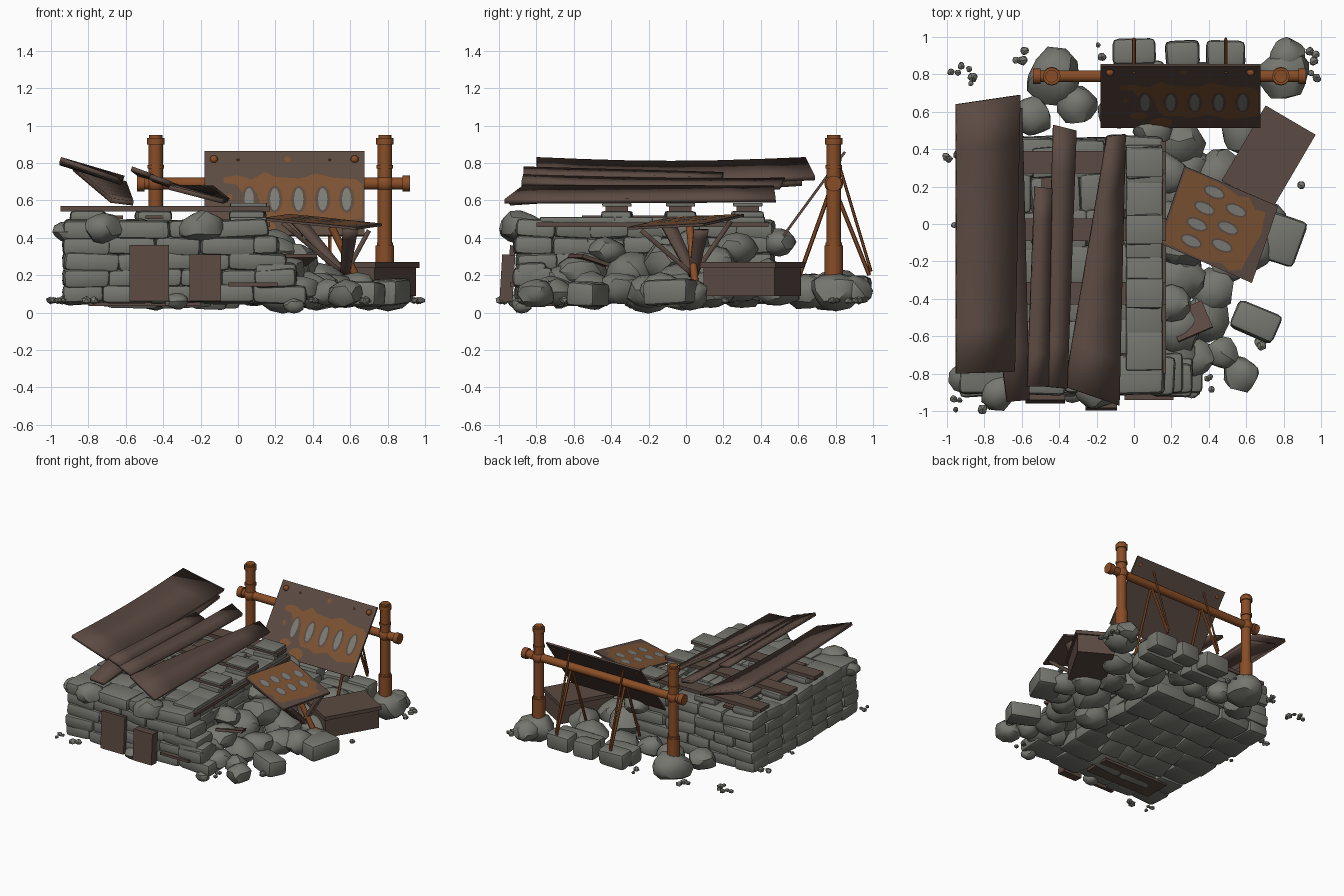
import bpy, bmesh, math, random
from mathutils import Vector, Matrix, Euler

rng = random.Random(7)
if "Cube" in bpy.data.objects:
    bpy.data.objects.remove(bpy.data.objects["Cube"])


def material(name, color):
    m = bpy.data.materials.new(name)
    m.use_nodes = True
    m.diffuse_color = (*color, 1)
    bsdf = m.node_tree.nodes["Principled BSDF"]
    bsdf.inputs["Base Color"].default_value = (*color, 1)
    bsdf.inputs["Roughness"].default_value = 0.8
    return m


STONE = material("grey stone", (0.18, 0.183, 0.16))
WOOD = material("dark brown", (0.105, 0.068, 0.054))
RUST = material("rusty iron", (0.25, 0.075, 0.02))
STAIN = material("rust stain", (0.2, 0.085, 0.032))
PALE = material("bare grey metal", (0.2, 0.2, 0.18))


def finish(bm, name, mat, smooth=0):
    bmesh.ops.recalc_face_normals(bm, faces=bm.faces)
    mesh = bpy.data.meshes.new(name)
    bm.to_mesh(mesh)
    bm.free()
    mesh.materials.append(mat)
    ob = bpy.data.objects.new(name, mesh)
    bpy.context.collection.objects.link(ob)
    if smooth:
        bpy.ops.object.select_all(action='DESELECT')
        ob.select_set(True)
        bpy.context.view_layer.objects.active = ob
        bpy.ops.object.shade_smooth_by_angle(angle=math.radians(smooth))
    return ob


def block(bm, c, size, turn=(0, 0, 0), rough=0.1, round_by=0.03):
    """A worn, rounded building stone."""
    vs = bmesh.ops.create_cube(bm, size=1)["verts"]
    spin = Euler(turn).to_matrix()
    for v in vs:
        v.co = Vector(a * s * (1 - rng.uniform(0, rough)) for a, s in zip(v.co, size))
        v.co = spin @ v.co + Vector(c)
    edges = {e for v in vs for e in v.link_edges}
    bmesh.ops.bevel(bm, geom=list(edges), offset=round_by, segments=2,
                    profile=0.55, affect='EDGES')


def boulder(bm, c, r, flat=0.75, detail=2):
    """A ball chipped by a few random planes."""
    vs = bmesh.ops.create_icosphere(bm, subdivisions=detail, radius=1)["verts"]
    for _ in range(9):
        n = Vector(rng.gauss(0, 1) for _ in range(3)).normalized()
        for v in vs:
            v.co -= n * max(0, v.co.dot(n) - 0.78)
    spin = Matrix.Rotation(rng.uniform(0, 6), 3, 'Z')
    for v in vs:
        p = spin @ v.co * r * 1.08
        v.co = Vector((p.x, p.y, p.z * flat)) + Vector(c)


def plank(name, corners, thick=0.025, sag=0.0, mat=WOOD):
    """A board through four corners: front left, front right, back right, back left."""
    a, b, c, d = map(Vector, corners)
    bm = bmesh.new()
    rows = []
    for i in range(7):
        t = i / 6
        drop = Vector((0, 0, sag * math.sin(math.pi * t)))
        rows.append([bm.verts.new(a.lerp(d, t) - drop), bm.verts.new(b.lerp(c, t) - drop)])
    for p, q in zip(rows, rows[1:]):
        bm.faces.new((p[0], p[1], q[1], q[0]))
    ob = finish(bm, name, mat, 30)
    mod = ob.modifiers.new("thickness", 'SOLIDIFY')
    mod.thickness = thick
    mod.offset = 0


def box(name, c, size, yaw=0.0, tilt=0.0):
    bm = bmesh.new()
    m = Matrix.Translation(c) @ Matrix.Rotation(yaw, 4, 'Z') @ Matrix.Rotation(tilt, 4, 'X')
    bmesh.ops.create_cube(bm, size=1, matrix=m @ Matrix.Diagonal((*size, 1)))
    finish(bm, name, WOOD)


def rod(bm, p, q, r, sides=12):
    p, q = Vector(p), Vector(q)
    turn = (q - p).to_track_quat('Z', 'Y').to_matrix().to_4x4()
    bmesh.ops.create_cone(bm, cap_ends=True, segments=sides, radius1=r, radius2=r,
                          depth=(q - p).length, matrix=Matrix.Translation((p + q) / 2) @ turn)


# Coursed stone platform, solid at the rim, the base and the top; the front course is stepped
bm = bmesh.new()
y0, dy = -0.9, 0.193
for k in range(5):
    for j in range(7):
        x, first = -0.93, True
        x1 = 0.36 - 0.05 * k if j == 0 else 0.15
        while x < x1 - 0.06:
            w = rng.uniform(0.17, 0.3)
            if x1 - x - w < 0.12:
                w = x1 - x
            last = x + w > x1 - 0.05
            inner = not (first or last or j in (0, 6))
            if k in (0, 4) or not inner:
                lean = rng.uniform(.25, .45) if inner and k == 0 else rng.uniform(-.07, .07)
                block(bm, (x + w / 2, y0 + dy * (j + 0.5) + rng.uniform(-.015, .015),
                           0.1 + 0.086 * k), (w + 0.02, dy + 0.03, 0.105),
                      (lean, rng.uniform(-.06, .06), rng.uniform(-.07, .07)))
            x += w
            first = False
# Flat slabs along the open edge and raised stones carrying the roof joists
for i in range(6):
    block(bm, (0.055, -0.68 + 0.2 * i, 0.495), (0.2, 0.21, 0.035), (0, 0, 0), 0.05, 0.01)
for y in (-0.37, -0.03, 0.33):
    for x in (-0.8, -0.45, 0.05):
        block(bm, (x, y, 0.515), (0.2, 0.17, 0.06), (0, 0, rng.uniform(-.1, .1)), .1, .02)
    block(bm, (0.055, y, 0.577), (0.2, 0.16, 0.02), (0, 0, 0), 0.05, 0.006)
finish(bm, "platform_stones", STONE, 35)

# Boulders: x, y, z, radius
bm = bmesh.new()
for x, y, z, r in [
        (-.72, -.89, .45, .105), (-.2, -.88, .46, .12), (-.91, -.82, .43, .08),
        (-.55, .57, .12, .11), (-.3, .64, .12, .11), (-.43, .79, .12, .15),
        (.8, .8, .12, .14), (.82, .9, .12, .1), (.24, .44, .18, .14), (.1, .5, .38, .1),
        (.1, .68, .12, .12), (.4, .66, .11, .13), (.58, .5, .12, .12), (-.1, .6, .12, .1),
        (.24, -.3, .22, .14), (.42, -.34, .13, .12), (.38, -.5, .12, .13),
        (.47, -.69, .11, .09), (.57, -.8, .1, .1), (.24, -.56, .22, .13),
        (.33, -.72, .13, .1), (.42, -.02, .14, .16), (.3, .14, .24, .15),
        (.58, .14, .12, .13), (.64, -.14, .12, .12), (.28, -.1, .27, .14),
        (.52, -.2, .12, .12), (.45, .27, .14, .13), (-.33, -.9, .06, .06),
        (.2, -.7, .16, .13), (.2, -.43, .33, .1), (.2, .02, .36, .11), (.18, .27, .34, .11),
        (.28, .3, .12, .13), (.24, -.2, .1, .13), (.7, .02, .1, .11)]:
    boulder(bm, (x, y, z), r)
finish(bm, "boulders", STONE, 35)

# Squared rubble: x, y, z, width, depth, turn
bm = bmesh.new()
for x, y, z, w, d, turn in [
        (0, .92, .13, .25, .15, 0), (.26, .91, .13, .19, .15, .05), (.49, .91, .13, .22, .15, 0),
        (.79, -.08, .11, .22, .27, -.35), (.65, -.52, .1, .26, .17, -.4), (.2, -.83, .2, .24, .17, .05),
        (.02, .8, .11, .3, .16, 0), (.4, .8, .11, .4, .14, 0)]:
    block(bm, (x, y, z), (w, d, .14), (rng.uniform(-.1, .1), 0, turn), .12, .03)
finish(bm, "fallen_blocks", STONE, 35)

# Pebbles in loose clusters
bm = bmesh.new()
for x, y, n in [(-.94, .82, 3), (-.85, .79, 3), (-.62, .9, 4), (.95, .9, 3), (.95, .8, 3),
                (-.93, -.96, 3), (-.8, -.95, 2), (.67, -.66, 3), (.38, -.85, 3),
                (.88, .18, 1), (-.97, .38, 3), (-.95, .0, 2), (-.17, .93, 2)]:
    for _ in range(n):
        boulder(bm, (x + rng.uniform(-.04, .04), y + rng.uniform(-.04, .04), .065),
                rng.uniform(.015, .03), .8, 1)
finish(bm, "pebbles", STONE)
bm = bmesh.new()
boulder(bm, (.3, -.88, .04), .055)
finish(bm, "lowest_stone", STONE, 35)

# Roof boards, joists and edge board
plank("roof_board_wide", [(-.95, -.8, .82), (-.64, -.79, .71), (-.61, .69, .72), (-.95, .64, .82)], sag=.02)
plank("roof_board_under", [(-.68, -.95, .6), (-.56, -.94, .585), (-.6, .62, .69), (-.88, .6, .77)])
plank("roof_board_middle", [(-.47, -.87, .73), (-.36, -.88, .69), (-.31, .5, .67), (-.43, .53, .71)], sag=.01)
plank("roof_board_short", [(-.57, -.87, .77), (-.46, -.87, .73), (-.44, .19, .715), (-.53, .2, .74)])
plank("roof_board_low", [(-.37, -.87, .67), (-.08, -.97, .595), (-.05, .48, .6), (-.14, .47, .67)])
for y in (-.37, -.03, .33):
    box("joist", (-.39, y, .555), (1.12, .12, .028))
for x in (-.66, -.45):
    box("rear_batten", (x, -.08, .51), (.09, .95, .02))
box("edge_board", (.055, -.18, .47), (.23, 1.24, .025))
box("base_board", (-.5, -.68, .045), (.6, .22, .02))
box("buried_board", (.08, -.86, .15), (.26, .16, .02))
box("slanted_board", (.3, -.52, .28), (.2, .16, .02), .4, -.3)

# Boards leaning on the front
box("front_board_tall", (-.475, -.935, .21), (.21, .03, .3), tilt=-.06)
box("front_board_short", (-.175, -.955, .185), (.17, .07, .25), tilt=-.06)

# Wooden chest with an overhanging lid
box("chest", (.72, .355, .165), (.28, .44, .15), -.53)
box("chest_lid", (.72, .355, .255), (.31, .465, .03), -.53)

# Iron posts and cross rail
bm = bmesh.new()
for x in (-.44, .785):
    for z0, z1, r in [(.18, .92, .038), (.18, .36, .05), (.36, .375, .043),
                      (.77, .79, .045), (.9, .935, .047), (.935, .95, .035)]:
        rod(bm, (x, .79, z0), (x, .79, z1), r)
    bmesh.ops.create_uvsphere(bm, u_segments=12, v_segments=8, radius=.05,
                              matrix=Matrix.Translation((x, .79, .69)))
rod(bm, (-.53, .79, .69), (.92, .79, .69), .032)
for x in (-.52, .9):
    rod(bm, (x - .02, .79, .69), (x + .02, .79, .69), .042)
# Thin stays behind the upright sheet
for x in (0, .49):
    rod(bm, (x, .78, .7), (x, .98, .2), .011, 6)
    rod(bm, (x, .81, .82), (x, .99, .22), .008, 6)
    rod(bm, (x, .78, .68), (x, .6, .18), .011, 6)
finish(bm, "iron_frame", RUST, 35)


def plate(name, m, outline, lift, mat):
    bm = bmesh.new()
    bm.faces.new([bm.verts.new(m @ Vector((u, v, lift))) for u, v in outline])
    finish(bm, name, mat)


def oval(u, v, a, b):
    return [(u + a * math.cos(t * math.pi / 6), v + b * math.sin(t * math.pi / 6)) for t in range(12)]


def panel(name, corner, right, up, ovals, top, low, rim):
    """A sheet with a ragged stain, worn ovals and rivets, drawn in sheet coordinates."""
    o, r, u = Vector(corner), Vector(right), Vector(up)
    w, h = r.length, u.length
    x, y = r.normalized(), u.normalized()
    m = Matrix((x, y, x.cross(y))).transposed().to_4x4()
    m.translation = o
    bm = bmesh.new()
    bmesh.ops.create_cube(bm, size=1, matrix=m @ Matrix.Translation((w / 2, h / 2, 0))
                          @ Matrix.Diagonal((w, h, .014, 1)))
    finish(bm, name, WOOD)
    plate(name + "_stain", m, [(p * w, q * h) for p, q in low + top[::-1]], .0095, STAIN)
    for p, q, a, b in ovals:
        plate(name + "_halo", m, oval(p * w, q * h, a + rim, b + rim), .011, WOOD)
        plate(name + "_worn_oval", m, oval(p * w, q * h, a, b), .0125, PALE)
    return m, w, h


# Upright sheet hung on the rail
m, w, h = panel("hanging_sheet", (-.18, .52, .41), (.855, 0, 0), (0, .33, .45),
                [(p, .42, .025, .075) for p in (.28, .44, .59, .74, .89)],
                [(.12, .68), (.2, .71), (.3, .66), (.38, .75), (.44, .69), (.6, .67),
                 (.7, .73), (.8, .68), (.95, .66), (.99, .6)],
                [(.12, .62), (.2, .6), (.24, .5), (.33, .5), (.36, .28), (.4, .2), (.5, .2),
                 (.55, .16), (.68, .22), (.8, .14), (.99, .2)], .016)
for p, q in [(.06, .9), (.94, .9)]:
    bm = bmesh.new()
    bmesh.ops.create_icosphere(bm, subdivisions=2, radius=.022,
                               matrix=m @ Matrix.Translation((p * w, q * h, .008)))
    finish(bm, "rivet", RUST, 40)
for p, q, a, b in [(.52, .9, .018, .02), (.24, .2, .05, .03), (.38, .09, .06, .045), (.16, .45, .015, .02)]:
    plate("stain_spot", m, oval(w * p, h * q, a, b), .0095, STAIN)

# Fallen sheet lying on its broken stand
panel("fallen_sheet", (.13, -.1, .5), (.5, -.215, -.05), (.14, .41, .02),
      [(p, q, .052, .024) for p, q in [(.3, .18), (.3, .4), (.32, .62), (.36, .85),
                                       (.6, .28), (.6, .51), (.62, .75)]],
      [(.02, .97), (.2, .98), (.45, .97), (.6, .92), (.7, .96), (.8, .85), (.9, .87), (.93, .6)],
      [(.02, .03), (.2, .03), (.5, .02), (.66, .08), (.75, .03), (.86, .1), (.88, .3)], .01)
foot = Vector((.57, .04, .2))
for i, (x, y, z) in enumerate([(.24, -.1, .48), (.32, .24, .49), (.7, .08, .44), (.6, -.24, .44)]):
    side = Vector((.04, 0, 0)) if i % 2 else Vector((0, .04, 0))
    p = Vector((x, y, z))
    plank("stand_leg", [p - side, p + side, foot + side * .6, foot - side * .6], .025)
bm = bmesh.new()
rod(bm, (.5, .02, .46), (.66, .05, .14), .02)
bmesh.ops.create_icosphere(bm, subdivisions=2, radius=.036, matrix=Matrix.Translation((.67, .05, .14)))
finish(bm, "stand_pole", RUST, 40)
